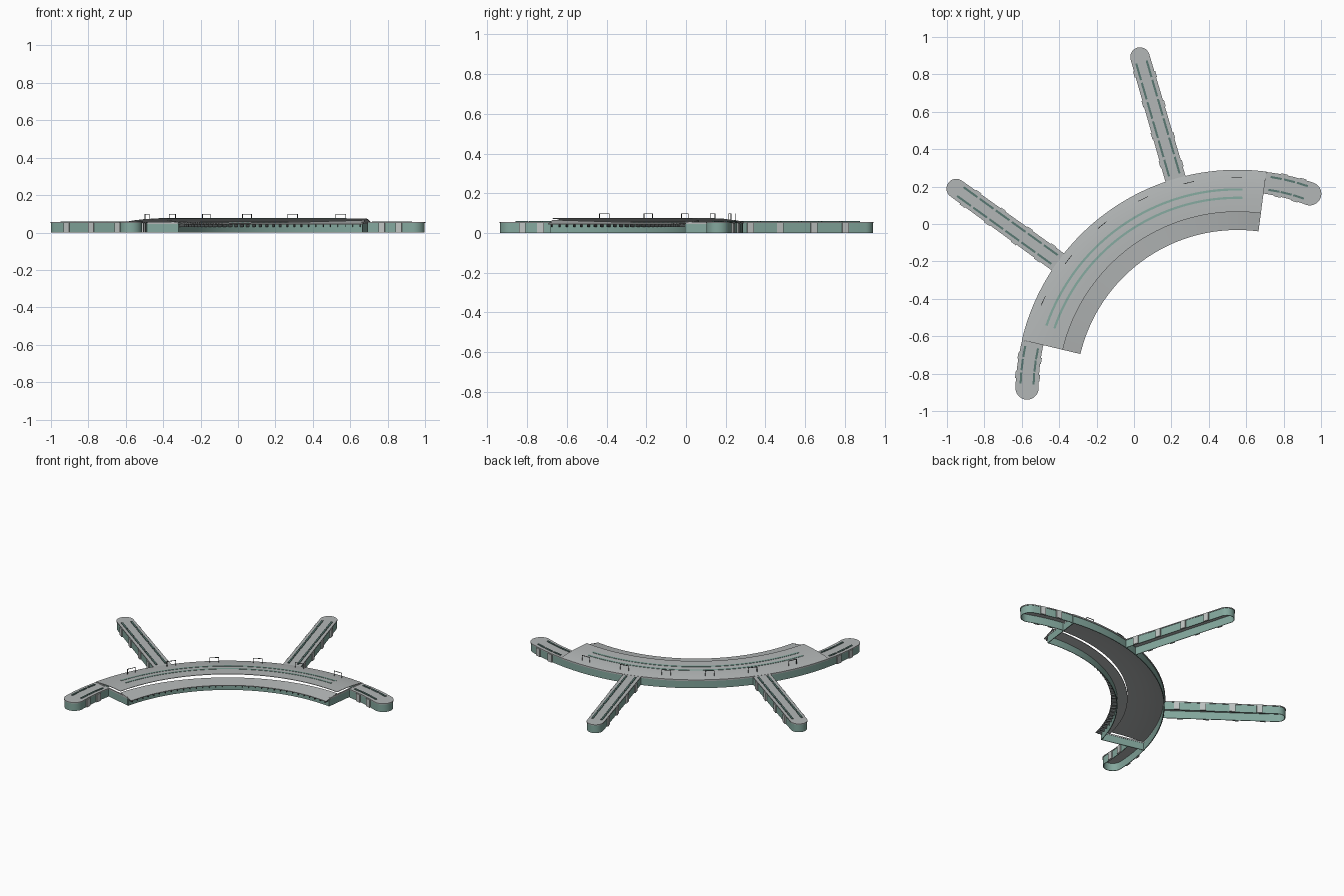
import bpy, bmesh, math
from mathutils import Vector, Matrix

old = bpy.data.objects.get("Cube")
if old:
    bpy.data.objects.remove(old, do_unlink=True)

CX, CY = 0.553, -0.895          # centre of the curved hall
A0, A1 = 82.5, 166.6            # angular ends of the hall


def material(name, rgb):
    m = bpy.data.materials.new(name)
    m.use_nodes = True
    m.diffuse_color = (*rgb, 1)
    m.node_tree.nodes["Principled BSDF"].inputs["Base Color"].default_value = (*rgb, 1)
    return m


ROOF = material("roof grey", (0.45, 0.47, 0.47))
TEAL = material("teal glass", (0.23, 0.39, 0.34))
DARK_TEAL = material("dark teal", (0.10, 0.19, 0.17))
PALE = material("pale panel", (0.52, 0.55, 0.54))
FRAME = material("dark frame", (0.07, 0.08, 0.08))


def finish(name, bm, mat):
    bmesh.ops.recalc_face_normals(bm, faces=bm.faces)
    me = bpy.data.meshes.new(name)
    bm.to_mesh(me)
    bm.free()
    me.materials.append(mat)
    me.shade_smooth()
    me.set_sharp_from_angle(angle=math.radians(25))
    ob = bpy.data.objects.new(name, me)
    bpy.context.collection.objects.link(ob)
    return ob


def polar(r, deg):
    a = math.radians(deg)
    return Vector((CX + r * math.cos(a), CY + r * math.sin(a)))


def sweep(name, profile, a0, a1, mat, steps=56):
    """Sweep a closed (r, z) section along the arc; profile takes t in 0..1."""
    bm = bmesh.new()
    rings = []
    for i in range(steps + 1):
        t = i / steps
        a = a0 + (a1 - a0) * t
        rings.append([bm.verts.new((*polar(r, a), z)) for r, z in profile(t)])
    for p, q in zip(rings, rings[1:]):
        for k in range(len(p)):
            j = (k + 1) % len(p)
            bm.faces.new((p[k], p[j], q[j], q[k]))
    bm.faces.new(rings[0])
    bm.faces.new(rings[-1])
    return finish(name, bm, mat)


def rect(r0, r1, z0, z1):
    return lambda t: [(r0, z0), (r1, z0), (r1, z1), (r0, z1)]


def boxes(name, items, mat):
    """Many boxes in one object: (centre xy, z0, z1, length, width, angle)."""
    bm = bmesh.new()
    for c, z0, z1, length, width, ang in items:
        m = (Matrix.Translation((c.x, c.y, (z0 + z1) / 2)) @ Matrix.Rotation(ang, 4, 'Z')
             @ Matrix.Diagonal((length, width, z1 - z0, 1)))
        bmesh.ops.create_cube(bm, size=1, matrix=m)
    return finish(name, bm, mat)


# ---- Curved hall: main roof shell with a falling outer edge
ROOF_TOP = [(0.96, 0.075), (1.03, 0.0745), (1.09, 0.071), (1.145, 0.0645), (1.185, 0.057)]


def roof_z(r):
    for (ra, za), (rb, zb) in zip(ROOF_TOP, ROOF_TOP[1:]):
        if r <= rb:
            return za + (zb - za) * (r - ra) / (rb - ra)


shell = ROOF_TOP + [(r, z - 0.003) for r, z in reversed(ROOF_TOP)]
sweep("main_roof", lambda t: shell, A0, A1, ROOF)


# Lower canopy dips in the middle, leaving a lens-shaped clerestory gap
def canopy(t):
    back = 0.066 - 0.014 * math.sin(math.pi * t)
    return [(0.863, 0.046), (0.96, back), (0.96, back - 0.003), (0.863, 0.042)]


sweep("inner_canopy", canopy, A0, A1, ROOF)

# Facades and eaves
sweep("inner_glass_wall", rect(0.896, 0.90, 0, 0.046), A0 + 0.3, A1 - 0.3, TEAL)
sweep("outer_glass_wall", rect(1.176, 1.181, 0, 0.055), A0 + 0.1, A1 - 0.1, TEAL)
sweep("outer_eave", rect(1.176, 1.185, 0.048, 0.056), A0, A1, ROOF)
for side, a in (("left", A0 + 0.3), ("right", A1 - 0.5)):
    sweep(side + "_end_wall", rect(0.90, 1.18, 0, 0.047), a, a + 0.25, TEAL, 1)
    sweep(side + "_end_beam", rect(0.90, 1.183, 0.046, 0.055), a - 0.1, a + 0.35, ROOF, 1)

# Teal roof ribbons
for label, r in (("inner", 1.035), ("outer", 1.08)):
    lo, hi = r - 0.006, r + 0.006
    strip = [(lo, roof_z(lo)), (hi, roof_z(hi)),
             (hi, roof_z(hi) + 0.002), (lo, roof_z(lo) + 0.002)]
    sweep(label + "_roof_ribbon", lambda t, s=strip: s, 88.5, 161, TEAL)

# Facade fins under the canopy
fins = []
for i in range(33):
    a = A0 + 1 + (A1 - A0 - 2) * i / 32
    fins.append((polar(0.882, a), 0.030, 0.045, 0.032, 0.002, math.radians(a)))
boxes("canopy_fins", fins, FRAME)

# Six slender portal frames on the roof
bars = []
for i in range(6):
    a = 90.2 + 12.96 * i
    ang = math.radians(a + 90)
    mid = polar(1.146, a)
    along = Vector((math.cos(ang), math.sin(ang)))
    bars.append((mid, 0.095, 0.098, 0.057, 0.003, ang))
    for s in (-1, 1):
        bars.append((mid + along * s * 0.027, 0.062, 0.098, 0.003, 0.003, ang))
boxes("roof_portal_frames", bars, FRAME)


# ---- Piers
def at(path, t):
    """Point and direction at fraction t of an evenly spaced path."""
    f = min(max(t, 0), 0.9999) * (len(path) - 1)
    i = int(f)
    d = path[i + 1] - path[i]
    return path[i] + d * (f - i), d.normalized()


def outline(path, h0, h1, inset):
    """Plan of a tapered pier with a round tip."""
    left, right = [], []
    n = len(path)
    for i in range(n):
        p, d = at(path, i / (n - 1))
        h = h0 + (h1 - h0) * i / (n - 1) - inset
        side = Vector((-d.y, d.x)) * h
        left.append(path[i] + side)
        right.append(path[i] - side)
    d = at(path, 1)[1]
    side = Vector((-d.y, d.x))
    cap = [path[-1] + (side * math.cos(a) + d * math.sin(a)) * (h1 - inset)
           for a in (math.pi * k / 14 for k in range(1, 14))]
    return left + cap + right[::-1]


def pier(name, path, h0, h1, gates, dashes, t0, t1):
    # Roof slab
    bm = bmesh.new()
    pts = outline(path, h0, h1, 0)
    bm.faces.new([bm.verts.new((p.x, p.y, 0.050)) for p in pts])
    ext = bmesh.ops.extrude_face_region(bm, geom=bm.faces[:])
    for v in ext["geom"]:
        if isinstance(v, bmesh.types.BMVert):
            v.co.z = 0.056
    finish(name + "_roof", bm, ROOF)
    # Hollow glass wall, open beneath and toward the hall
    bm = bmesh.new()
    rows = [[(bm.verts.new((p.x, p.y, 0)), bm.verts.new((p.x, p.y, 0.051)))
             for p in outline(path, h0, h1, i)] for i in (0.003, 0.007)]
    for row in rows:
        for p, q in zip(row, row[1:]):
            bm.faces.new((p[0], q[0], q[1], p[1]))
    for k in (0, 1):
        for i in range(len(rows[0]) - 1):
            bm.faces.new((rows[0][i][k], rows[0][i + 1][k], rows[1][i + 1][k], rows[1][i][k]))
    for e in (0, -1):
        bm.faces.new((*rows[0][e], *rows[1][e][::-1]))
    finish(name + "_glass_wall", bm, TEAL)
    # Gate panels on both flanks and two rows of roof lights
    panels, lights = [], []
    total = sum((b - a).length for a, b in zip(path, path[1:]))
    step = (t1 - t0) / dashes
    for s in (-1, 1):
        for g in gates:
            p, d = at(path, g + 0.02 * s)
            off = Vector((-d.y, d.x)) * s * (h0 + (h1 - h0) * g)
            panels.append((p + off, 0, 0.051, 0.034, 0.010, math.atan2(d.y, d.x)))
        for i in range(dashes):
            p, d = at(path, t0 + step * (i + 0.5))
            off = Vector((-d.y, d.x)) * s * h1 * 0.56
            lights.append((p + off, 0.055, 0.060, total * step * 0.86, 0.011,
                           math.atan2(d.y, d.x)))
    boxes(name + "_gate_panels", panels, PALE)
    boxes(name + "_roof_lights", lights, DARK_TEAL)


for name, ang, reach in (("back_pier", 106.25, 1.862), ("right_pier", 144.2, 1.854)):
    line = [polar(1.178 + (reach - 1.178) * i / 8, ang) for i in range(9)]
    pier(name, line, 0.056, 0.052, (0.13, 0.36, 0.62, 0.86), 6, 0.03, 0.97)

for name, a, b in (("left_wing", A0, 69.9), ("front_wing", A1, 179.1)):
    arc = [polar(1.125, a + (b - a) * i / 12) for i in range(13)]
    pier(name, arc, 0.058, 0.062, (0.35, 0.75), 3, 0.08, 0.93)
